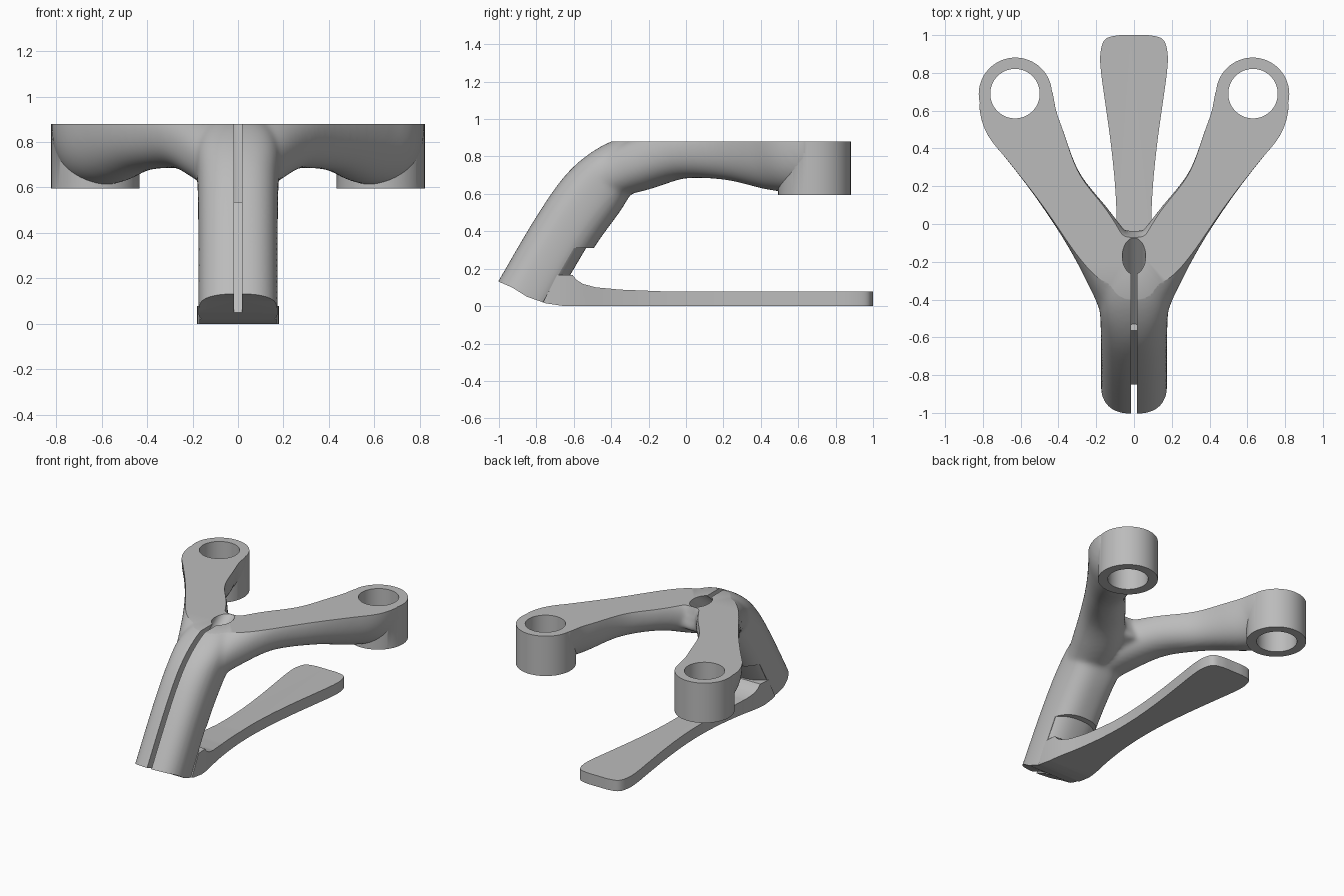
import bpy, bmesh, math
from mathutils import Vector

cube = bpy.data.objects.get("Cube")
if cube:
    bpy.data.objects.remove(cube, do_unlink=True)

grey = bpy.data.materials.new("satin_grey")
grey.use_nodes = True
GREY = (0.5, 0.5, 0.5, 1)
grey.diffuse_color = GREY
grey.node_tree.nodes["Principled BSDF"].inputs["Base Color"].default_value = GREY


def make(name, bm):
    bmesh.ops.recalc_face_normals(bm, faces=bm.faces)
    me = bpy.data.meshes.new(name)
    bm.to_mesh(me)
    bm.free()
    ob = bpy.data.objects.new(name, me)
    bpy.context.scene.collection.objects.link(ob)
    return ob


def smooth_path(pts, steps=6):
    """Catmull-Rom curve through points of any dimension."""
    pts = [Vector(p) for p in pts]
    ext = [pts[0] * 2 - pts[1]] + pts + [pts[-1] * 2 - pts[-2]]
    out = []
    for a, b, c, d in zip(ext, ext[1:], ext[2:], ext[3:]):
        for i in range(steps):
            t = i / steps
            out.append((b * 2 + (c - a) * t + (a * 2 - b * 5 + c * 4 - d) * t ** 2
                        + (b * 3 - a - c * 3 + d) * t ** 3) / 2)
    return out + [pts[-1]]


def loft(name, centres, radii, power, sides=40):
    """Tube with superellipse rings; radii are (half width, half depth)."""
    cs, rs = smooth_path(centres), smooth_path(radii)
    bm = bmesh.new()
    rings = []
    for i, (c, r) in enumerate(zip(cs, rs)):
        tangent = (cs[min(i + 1, len(cs) - 1)] - cs[max(i - 1, 0)]).normalized()
        side = tangent.cross(Vector((0, 0, 1))).normalized()
        up = side.cross(tangent)
        ring = []
        for k in range(sides):
            a = math.tau * k / sides
            u, v = (math.copysign(abs(f) ** (2 / power), f) for f in (math.cos(a), math.sin(a)))
            ring.append(bm.verts.new(c + side * r[0] * u + up * r[1] * v))
        rings.append(ring)
    for p, q in zip(rings, rings[1:]):
        for k in range(sides):
            n = (k + 1) % sides
            bm.faces.new((p[k], p[n], q[n], q[k]))
    bm.faces.new(rings[0])
    bm.faces.new(rings[-1])
    return make(name, bm)


def prism(name, pts, lo, hi, side_view=False):
    """Extrude an outline: (x, y) along z, or (y, z) along x."""
    bm = bmesh.new()
    place = (lambda p, h: (h, p[0], p[1])) if side_view else (lambda p, h: (p[0], p[1], h))
    a, b = ([bm.verts.new(place(p, h)) for p in pts] for h in (lo, hi))
    bm.faces.new(a)
    bm.faces.new(b)
    for i in range(len(pts)):
        j = (i + 1) % len(pts)
        bm.faces.new((a[i], a[j], b[j], b[i]))
    return make(name, bm)


def rod(name, start, end, radius, sides=64):
    start, end = Vector(start), Vector(end)
    bm = bmesh.new()
    bmesh.ops.create_cone(bm, cap_ends=True, segments=sides, radius1=radius,
                          radius2=radius, depth=(end - start).length)
    turn = (end - start).to_track_quat('Z', 'Y')
    for v in bm.verts:
        v.co = turn @ v.co + (start + end) / 2
    return make(name, bm)


def baked(ob):
    bpy.context.view_layer.update()
    graph = bpy.context.evaluated_depsgraph_get()
    return bpy.data.meshes.new_from_object(ob.evaluated_get(graph))


def measure(me):
    """Volume of a mesh, and whether it is closed."""
    bm = bmesh.new()
    bm.from_mesh(me)
    result = bm.calc_volume(), all(e.is_manifold for e in bm.edges)
    bm.free()
    return result


def boolean(ob, other, operation):
    """Apply a boolean with the first solver that gives a sound solid, and use up the other part."""
    before, limit = measure(ob.data)[0], measure(other.data)[0] * 1.02
    if operation == 'INTERSECT':
        limit = before
    sign = 1 if operation == 'UNION' else -1
    best = None
    for solver in ('MANIFOLD', 'EXACT', 'FLOAT'):
        m = ob.modifiers.new("cut", 'BOOLEAN')
        m.solver, m.operation, m.object = solver, operation, other
        trial = baked(ob)
        ob.modifiers.remove(m)
        volume, closed = measure(trial)
        if volume > 1e-4 and 1e-7 < (volume - before) * sign <= limit:
            best = trial if closed or best is None else best
            if closed:
                break
    if best:
        ob.data = best
    bpy.data.objects.remove(other, do_unlink=True)


# Stem that leans back and bends into the crotch of the fork
body = loft("forked_bracket",
            [(0, -.92, -.07), (0, -.854, .043), (0, -.654, .383), (0, -.5, .6),
             (0, -.37, .73), (0, -.2, .8), (0, -.06, .84)],
            [(.175, .175), (.175, .175), (.175, .175), (.178, .175),
             (.185, .15), (.15, .135), (.09, .12)], 2.6)

# Fork arms, flaring towards the bosses and blended softly into the stem
for s in (1, -1):
    arm = loft("fork_arm",
               [(s * .04, -.46, .68), (s * .1, -.25, .755), (s * .235, -.03, .82),
                (s * .4, .2, .835), (s * .53, .43, .855), (s * .605, .57, .87),
                (s * .63, .69, .87)],
               [(.13, .12), (.16, .14), (.145, .14), (.133, .16), (.17, .235),
                (.198, .265), (.197, .265)], 2.2)
    boolean(body, arm, 'UNION')
remesh = body.modifiers.new("blend", 'REMESH')
remesh.mode = 'VOXEL'
remesh.voxel_size = .014
soften = body.modifiers.new("soften", 'SMOOTH')
soften.factor = .5
soften.iterations = 14
blended = baked(body)
body.modifiers.clear()
body.data = blended

# Step on the back of the stem, leaving a shallower wall below it
axis, along = Vector((0, -.854, .043)), Vector((0, .507, .862))
step = prism("back_step", [(-.6, .31), (-.3, .31), (-.3, -.1), (-.838, -.1)], -.4, .4, True)
boolean(step, loft("thin_wall", [axis - along * .5, axis + along * .2, axis + along * .9],
                   [(.185, .14)] * 3, 2.4), 'DIFFERENCE')
boolean(body, step, 'DIFFERENCE')

# Ring bosses at the arm ends
for s in (1, -1):
    boolean(body, rod("boss", (s * .628, .687, .595), (s * .628, .687, 1.15), .194, 96), 'UNION')

# Foot plate: side profile with a fillet, trimmed to its plan outline, with a bolt hole
foot = prism("foot_plate", [(-.8, -.05), (1.1, -.05), (1.1, .078), (-.1, .078), (-.35, .088),
                            (-.48, .1), (-.55, .118), (-.585, .14), (-.605, .165), (-.69, .165)],
             -.3, .3, True)
half = smooth_path([(.168, -.85), (.17, -.7), (.16, -.58), (.125, -.4), (.1, -.2), (.092, 0),
                    (.1, .2), (.122, .42), (.152, .64), (.174, .8), (.178, .9), (.155, .975),
                    (.09, .998), (0, 1)])
outline = [(p.x, p.y) for p in half]
outline += [(-x, y) for x, y in reversed(outline[:-1])]
boolean(foot, prism("foot_outline", outline, -.2, .5), 'INTERSECT')
boolean(foot, rod("foot_hole", (0, .83, -.15), (0, .83, .3), .079, 48), 'DIFFERENCE')
boolean(body, foot, 'UNION')

# Flat top, curved sole, stem bore with its narrow upper exit, clamping slot, boss holes
cutters = [
    prism("top_trim", [(-1.5, -1.5), (1.5, -1.5), (1.5, 1.5), (-1.5, 1.5)], .88, 1.5),
    prism("sole_trim", [(-1.2, -.3), (1.2, -.3), (1.2, 0), (-.65, 0), (-.75, .015), (-.85, .05),
                        (-.93, .1), (-1, .13), (-1.2, .19)], -.5, .5, True),
    rod("stem_bore", axis - along * .4, axis + along * .6, .115),
    rod("upper_bore", (0, -.57, .543), (0, .02, 1.04), .062, 48),
    prism("clamp_slot", [(-.93, -.1), (-.854, .043), (-.654, .383), (-.55, .56), (-.17, .88),
                         (-.17, 1.2), (-1.2, 1.2), (-1.2, -.1)], -.017, .017, True),
] + [rod("boss_hole", (s * .63, .69, .4), (s * .63, .69, 1.2), .131) for s in (1, -1)]
for cutter in cutters:
    boolean(body, cutter, 'DIFFERENCE')

# Colour and shading
body.data.materials.clear()
body.data.materials.append(grey)
for p in body.data.polygons:
    p.material_index = 0
for o in bpy.context.selected_objects:
    o.select_set(False)
body.select_set(True)
bpy.context.view_layer.objects.active = body
bpy.ops.object.shade_smooth_by_angle(angle=math.radians(32))
